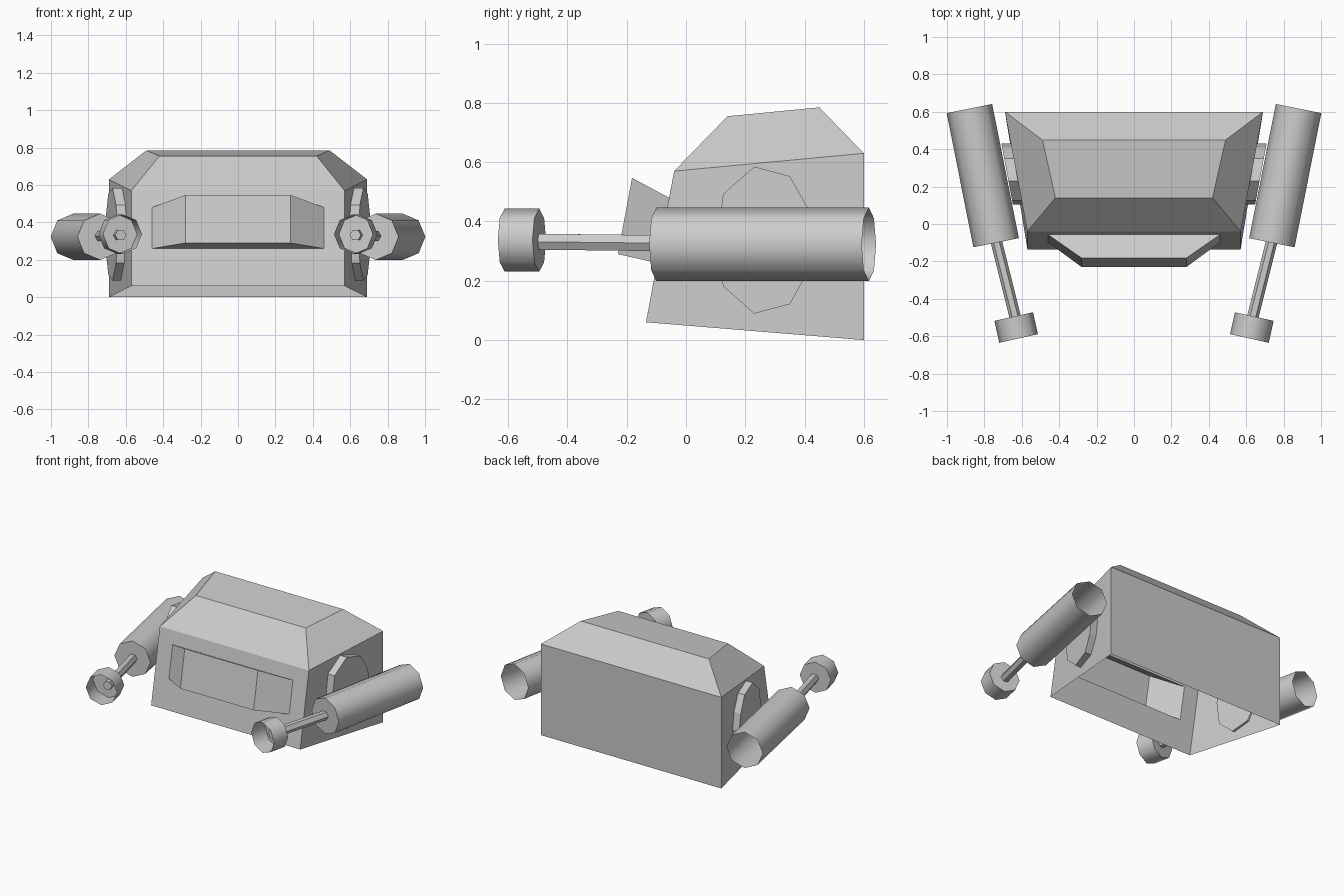
import bpy, bmesh, math
from mathutils import Vector

if "Cube" in bpy.data.objects:
    bpy.data.objects.remove(bpy.data.objects["Cube"], do_unlink=True)

grey = bpy.data.materials.new("plain_grey")
grey.use_nodes = True
GREY = (0.6, 0.6, 0.6, 1)
grey.diffuse_color = GREY
grey.node_tree.nodes["Principled BSDF"].inputs["Base Color"].default_value = GREY


def finish(name, bm, smooth=False):
    bmesh.ops.remove_doubles(bm, verts=bm.verts, dist=0.0001)
    bmesh.ops.recalc_face_normals(bm, faces=bm.faces)
    mesh = bpy.data.meshes.new(name)
    bm.to_mesh(mesh)
    bm.free()
    mesh.materials.append(grey)
    obj = bpy.data.objects.new(name, mesh)
    bpy.context.collection.objects.link(obj)
    if smooth:
        bpy.ops.object.select_all(action="DESELECT")
        obj.select_set(True)
        bpy.context.view_layer.objects.active = obj
        bpy.ops.object.shade_smooth_by_angle(angle=math.radians(50))
    return obj


def bridge(bm, a, b):
    for i in range(len(a)):
        j = (i + 1) % len(a)
        bm.faces.new((a[i], a[j], b[j], b[i]))


def tube(name, start, end, radius, sides, cap_start=True, cap_end=True):
    """Prism between two points, with optional end caps."""
    start, end = Vector(start), Vector(end)
    u = (end - start).cross(Vector((0, 0, 1))).normalized()
    v = u.cross(end - start).normalized()
    bm = bmesh.new()
    rings = []
    for centre in (start, end):
        angles = [math.tau * i / sides for i in range(sides)]
        rings.append([bm.verts.new(centre + radius * (u * math.cos(t) + v * math.sin(t)))
                      for t in angles])
    bridge(bm, *rings)
    if cap_start:
        bm.faces.new(rings[0])
    if cap_end:
        bm.faces.new(rings[1])
    return finish(name, bm, True)


# Body shell, open underneath: rows of (half width, y, z) from back to front
rows = [(0.69, 0.6, 0), (0.69, 0.6, 0.63), (0.49, 0.45, 0.785),
        (0.42, 0.14, 0.755), (0.57, -0.04, 0.57), (0.57, -0.135, 0.06)]
bm = bmesh.new()
pairs = [[bm.verts.new((s * w, y, z)) for s in (-1, 1)] for w, y, z in rows]
for a, b in zip(pairs[:4], pairs[1:5]):
    bm.faces.new((a[0], a[1], b[1], b[0]))
for s in (0, 1):
    bm.faces.new([pairs[i][s] for i in (0, 1, 4, 5)])
    bm.faces.new([pairs[i][s] for i in (1, 2, 3, 4)])


# Front wall with the flared visor growing out of it
def frame(w, low, high):
    return [bm.verts.new((x, y, z)) for x, (y, z) in
            ((-w, low), (w, low), (w, high), (-w, high))]


wall = [pairs[5][0], pairs[5][1], pairs[4][1], pairs[4][0]]
opening = frame(0.46, (-0.098, 0.26), (-0.057, 0.48))
visor = frame(0.28, (-0.23, 0.29), (-0.182, 0.547))
bridge(bm, wall, opening)
bridge(bm, opening, visor)
bm.faces.new(visor)
finish("body", bm)

# Outline of the side mount: (y, height from its centre)
half = [(0.105, 0), (0.125, 0.155), (0.23, 0.248), (0.35, 0.216), (0.41, 0.11), (0.43, 0)]
outline = half + [(y, -h) for y, h in half[-2:0:-1]]

for side, s in (("right", -1), ("left", 1)):
    # Mount plate lying along the sloping side wall
    bm = bmesh.new()
    layers = [[bm.verts.new((s * (0.578 + 0.1875 * y + off), y, 0.337 + h))
               for y, h in outline] for off in (-0.01, 0.05)]
    bridge(bm, *layers)
    for ring in layers:
        bm.faces.new(ring)
    finish(side + "_arm_mount", bm)

    # Barrel open at the back, thin rod, and cup open at the front
    tube(side + "_barrel", (s * 0.88, 0.617, 0.323), (s * 0.737, -0.1, 0.323),
         0.124, 8, cap_start=False)
    tube(side + "_rod", (s * 0.737, -0.09, 0.327), (s * 0.627, -0.53, 0.332), 0.031, 6)
    tube(side + "_cup", (s * 0.643, -0.495, 0.337), (s * 0.617, -0.612, 0.337),
         0.106, 8, cap_end=False)
